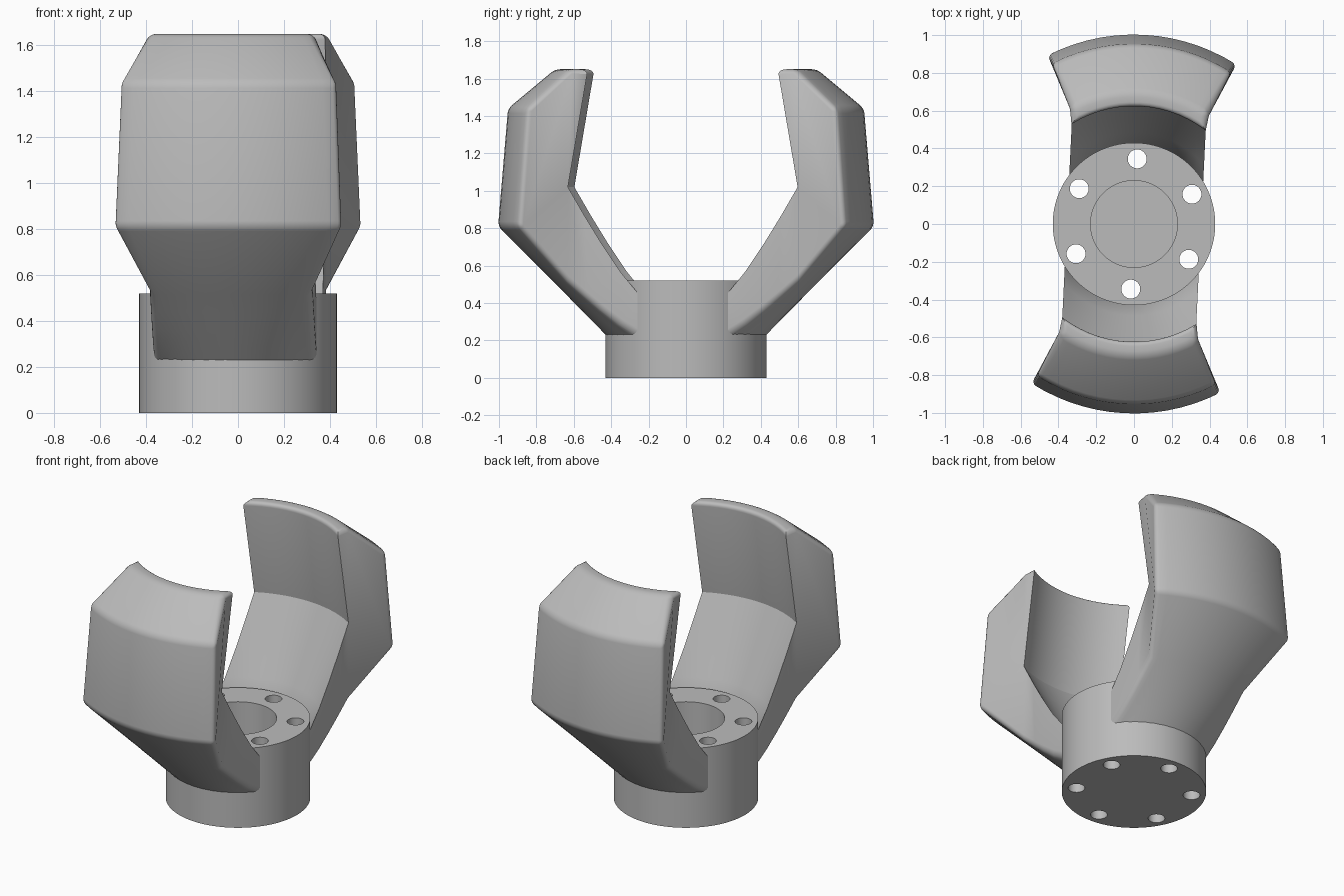
import bpy
import bmesh
import math

cube = bpy.data.objects.get("Cube")
if cube:
    bpy.data.objects.remove(cube, do_unlink=True)

TWIST = math.radians(-2.8)       # small turn of the claws and bolt pattern
WEDGE = math.radians(30)         # half angle of the claws
NECK = 0.355                     # half width of the arms' parallel necks
SPLIT = NECK / math.sin(WEDGE)   # radius where neck and wedge meet
COLUMNS = 14

grey = bpy.data.materials.new("satin grey")
grey.use_nodes = True
grey.diffuse_color = (0.5, 0.5, 0.5, 1)
grey.node_tree.nodes["Principled BSDF"].inputs["Base Color"].default_value = (0.5, 0.5, 0.5, 1)


def finish(ob):
    ob.data.materials.clear()
    ob.data.materials.append(grey)
    bpy.ops.object.select_all(action='DESELECT')
    ob.select_set(True)
    bpy.context.view_layer.objects.active = ob
    bpy.ops.object.shade_smooth_by_angle(angle=math.radians(32))


def cylinder(name, radius, bottom, top, x=0, y=0, sides=96):
    bpy.ops.mesh.primitive_cylinder_add(vertices=sides, radius=radius, depth=top - bottom,
                                        location=(x, y, (top + bottom) / 2))
    ob = bpy.context.object
    ob.name = name
    return ob


def slope(start, end, steps):
    return [(start[0] + (end[0] - start[0]) * i / steps,
             start[1] + (end[1] - start[1]) * i / steps) for i in range(steps + 1)]


def claw(name, heading):
    # Swept profile of radius and height: outside upward, then inside downward
    n = 4
    outer = slope((0.41, 0.21), (SPLIT, 0.515), n)
    inner = slope((SPLIT, 1.02), (0.41, 0.41), n)
    profile = outer + [(1.005, 0.81), (0.952, 1.44), (0.70, 1.65), (0.62, 1.65)] + inner
    bm = bmesh.new()
    rows = []
    for r, z in profile:
        half = max(WEDGE, math.asin(min(1, NECK / r)))
        row = []
        for c in range(COLUMNS + 1):
            a = heading + half * (2 * c / COLUMNS - 1)
            row.append(bm.verts.new((r * math.cos(a), r * math.sin(a), z)))
        rows.append(row)
    count = len(rows)
    for i in range(count):
        a, b = rows[i], rows[(i + 1) % count]
        for c in range(COLUMNS):
            bm.faces.new((a[c], a[c + 1], b[c + 1], b[c]))
    # Side walls: flat neck and radial wedge, meeting in an upright crease
    for c in (0, COLUMNS):
        side = [row[c] for row in rows]
        bm.faces.new(side[:n + 1] + side[n + 5:])
        bm.faces.new(side[n:n + 6])
    bmesh.ops.recalc_face_normals(bm, faces=bm.faces)
    # Rounded outer corners and outer side edges
    edges = set()
    for i in range(n + 1, n + 5):
        for c in range(COLUMNS):
            edges.add(bm.edges.get((rows[i][c], rows[i][c + 1])))
    for i in range(n + 4):
        for c in (0, COLUMNS):
            edges.add(bm.edges.get((rows[i][c], rows[i + 1][c])))
    bmesh.ops.bevel(bm, geom=list(edges), offset=0.026, offset_type='OFFSET',
                    segments=4, profile=0.5, affect='EDGES', clamp_overlap=True)
    mesh = bpy.data.meshes.new(name)
    bm.to_mesh(mesh)
    bm.free()
    ob = bpy.data.objects.new(name, mesh)
    bpy.context.collection.objects.link(ob)
    finish(ob)


# Hub with a blind centre bore and a ring of six through holes
hub = cylinder("hub", 0.43, 0, 0.52)
cutters = [cylinder("bore_cutter", 0.23, 0.2, 0.7)]
for k in range(6):
    a = math.pi / 2 + TWIST + k * math.pi / 3
    cutters.append(cylinder("bolt_cutter", 0.05, -0.1, 0.7,
                            0.345 * math.cos(a), 0.345 * math.sin(a), 32))
for cutter in cutters:
    cutter.hide_render = True
    cut = hub.modifiers.new("cut", 'BOOLEAN')
    cut.operation = 'DIFFERENCE'
    cut.solver = 'EXACT'
    cut.object = cutter
    bpy.context.view_layer.objects.active = hub
    bpy.ops.object.modifier_apply(modifier=cut.name)
    bpy.data.objects.remove(cutter, do_unlink=True)
finish(hub)

# Opposed claws
claw("front_claw", -math.pi / 2 + TWIST)
claw("back_claw", math.pi / 2 + TWIST)
